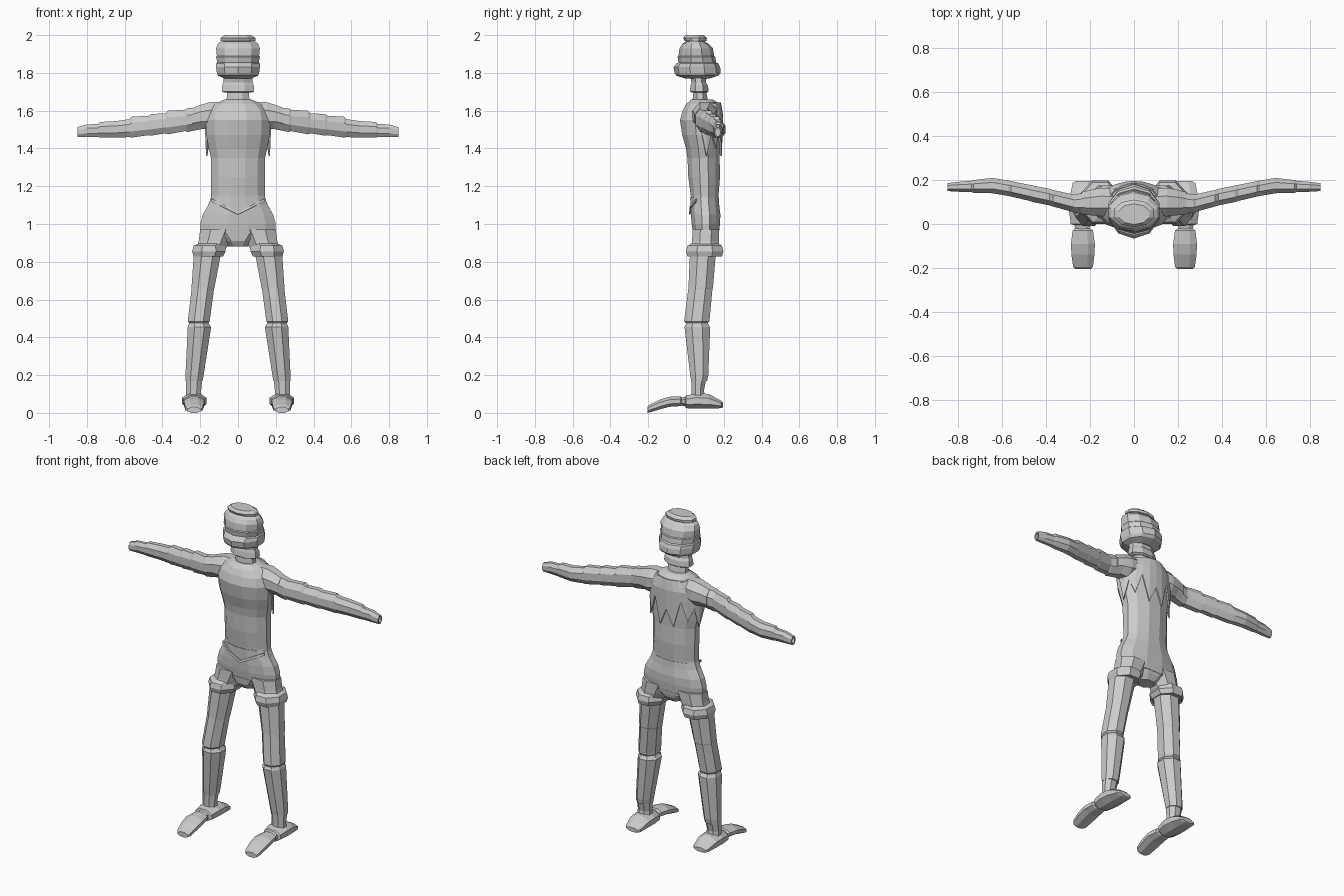
import bpy, bmesh, math
from mathutils import Vector

grey = bpy.data.materials.new("plain grey")
grey.diffuse_color = (0.6, 0.6, 0.6, 1)


def finish(name, bm):
    bmesh.ops.recalc_face_normals(bm, faces=bm.faces)
    me = bpy.data.meshes.new(name)
    bm.to_mesh(me)
    bm.free()
    ob = bpy.data.objects.new(name, me)
    me.materials.append(grey)
    bpy.context.collection.objects.link(ob)
    return ob


def mirror(ob):
    m = ob.modifiers.new("mirror", 'MIRROR')
    m.use_axis = (True, False, False)
    return ob


# Lofts faceted rings given as (position, lo1, hi1, lo2, hi2) along an axis
def loft(name, axis, rings, n=8, both=False, caps=True):
    bm = bmesh.new()
    rows = []
    for p, a0, a1, b0, b1 in rings:
        k = 1 / math.cos(math.pi / n)
        row = []
        for i in range(n):
            t = 2 * math.pi * (i + .5) / n
            a = (a0 + a1) / 2 + (a1 - a0) / 2 * k * math.cos(t)
            b = (b0 + b1) / 2 + (b1 - b0) / 2 * k * math.sin(t)
            co = {'x': (p, a, b), 'y': (a, p, b), 'z': (a, b, p)}[axis]
            row.append(bm.verts.new(co))
        rows.append(row)
    for r, s in zip(rows, rows[1:]):
        for i in range(n):
            j = (i + 1) % n
            bm.faces.new((r[i], r[j], s[j], s[i]))
    if caps:
        bm.faces.new(rows[0])
        bm.faces.new(rows[-1])
    ob = finish(name, bm)
    return mirror(ob) if both else ob


# Symmetric loft up z from (z, half width, front y, back y)
def stack(name, rings, n=12):
    return loft(name, 'z', [(z, -w, w, f, b) for z, w, f, b in rings], n)


# Head, in layered bands, and neck
stack("head", [(1.77, .07, .0, .12), (1.785, .105, -.045, .165), (1.80, .112, -.055, .178),
               (1.83, .116, -.06, .175), (1.85, .116, -.045, .165), (1.855, .11, -.035, .155),
               (1.885, .116, -.04, .15), (1.89, .112, -.035, .145), (1.93, .116, -.03, .138),
               (1.955, .106, -.015, .115), (1.97, .085, .01, .085)], 10)
stack("head_cap", [(1.963, .075, .01, .09), (1.97, .092, -.005, .105),
                   (1.985, .092, -.012, .108), (2.0, .07, .0, .09)], 10)
stack("jaw", [(1.695, .07, .03, .11), (1.702, .086, .02, .12), (1.735, .083, .025, .115),
              (1.75, .078, .03, .105), (1.785, .075, .02, .11)], 8)
stack("neck", [(1.62, .075, .02, .14), (1.66, .06, .035, .115), (1.71, .058, .04, .105)], 8)

# Torso
stack("torso", [(1.08, .155, .03, .17), (1.15, .142, .025, .172), (1.25, .142, .012, .18),
                (1.35, .143, .008, .178), (1.40, .155, .0, .18), (1.47, .168, -.02, .183),
                (1.55, .172, -.032, .186), (1.60, .16, -.018, .188), (1.635, .125, .0, .182),
                (1.66, .07, .03, .14)])

# Hips and shorts
stack("hips", [(.93, .195, .04, .172), (1.0, .2, .03, .18), (1.05, .186, .026, .182),
               (1.10, .158, .024, .176), (1.14, .143, .022, .174)])
stack("crotch", [(.88, .05, .06, .145), (.91, .09, .04, .165), (.95, .15, .035, .175)], 8)
loft("shorts_leg", 'z', [(.86, .07, .222, .025, .172), (.91, .04, .208, .032, .175),
                         (.97, .01, .2, .035, .175)], 8, True)
loft("shorts_cuff", 'z', [(.835, .085, .225, .02, .165), (.828, .08, .235, .008, .19),
                          (.855, .065, .243, .0, .198), (.885, .07, .235, .008, .19),
                          (.90, .07, .2, .035, .165)], 8, True)

# Front belt lines: thin raised strips running from the waist to the crotch
bm = bmesh.new()
pts = [(.142, .05, 1.12), (.07, .019, 1.085), (.0, .016, 1.05)]
lo = [bm.verts.new(p) for p in pts]
hi = [bm.verts.new((x, y + .002, z + .015)) for x, y, z in pts]
for i in range(2):
    bm.faces.new((lo[i], lo[i + 1], hi[i + 1], hi[i]))
belt = finish("waist_seam", bm)
belt.modifiers.new("solid", 'SOLIDIFY').thickness = .008
mirror(belt)

# Pointed yoke over the back of the shoulders
bm = bmesh.new()
tips = [1.50, 1.36, 1.48, 1.40, 1.52, 1.36, 1.46]
tips = tips + tips[-2::-1]
rows = []
for i, tip in enumerate(tips):
    t = math.pi * (i / (len(tips) - 1))
    c, s = math.cos(t), math.sin(t)
    rows.append([bm.verts.new((w * c, .08 + d * s, z)) for w, d, z in
                 ((.12, .105, 1.642), (.172, .116, 1.58), (.175, .113, tip))])
for r, q in zip(rows, rows[1:]):
    for i in range(2):
        bm.faces.new((r[i], q[i], q[i + 1], r[i + 1]))
yoke = finish("back_yoke", bm)
yoke.modifiers.new("solid", 'SOLIDIFY').thickness = .008

# Arms with slightly stepped sleeves, open at the wrist
loft("shoulder", 'x', [(.07, .04, .16, 1.53, 1.645), (.15, .035, .165, 1.50, 1.645),
                       (.2, .04, .155, 1.505, 1.63), (.24, .045, .145, 1.5, 1.615)], 8, True)
loft("arm", 'x', [(.18, .045, .15, 1.505, 1.62), (.27, .05, .135, 1.487, 1.612),
                  (.28, .055, .135, 1.492, 1.605), (.37, .08, .155, 1.475, 1.60),
                  (.385, .085, .16, 1.48, 1.586), (.46, .1, .175, 1.468, 1.582),
                  (.475, .105, .178, 1.47, 1.573), (.56, .125, .195, 1.458, 1.568),
                  (.575, .128, .198, 1.46, 1.555), (.645, .14, .21, 1.457, 1.545),
                  (.73, .142, .2, 1.458, 1.54), (.74, .145, .197, 1.46, 1.53),
                  (.80, .147, .192, 1.46, 1.527), (.85, .15, .186, 1.46, 1.512),
                  (.849, .157, .18, 1.467, 1.505), (.82, .157, .18, 1.467, 1.505)], 8, True)

# Legs
loft("thigh", 'z', [(.475, .158, .258, -.002, .115), (.485, .15, .266, -.01, .124),
                    (.655, .127, .246, .012, .14), (.665, .124, .246, .013, .143),
                    (.87, .085, .232, .022, .16)], 8, True)
loft("calf", 'z', [(.17, .187, .278, .027, .112), (.20, .182, .278, .022, .118),
                   (.455, .142, .266, -.008, .128), (.465, .15, .262, -.002, .12),
                   (.485, .16, .255, .005, .11)], 8, True)
loft("ankle", 'z', [(.08, .195, .275, .03, .1), (.12, .195, .275, .03, .095),
                    (.20, .187, .277, .027, .112)], 8, True)

# Feet
loft("heel", 'y', [(-.03, .205, .265, .04, .08), (-.005, .2, .272, .035, .085),
                   (.0, .178, .288, .025, .092), (.06, .168, .296, .022, .105),
                   (.12, .17, .293, .022, .1), (.185, .18, .28, .025, .065),
                   (.195, .195, .265, .03, .055)], 8, True)
loft("toe", 'y', [(-.205, .197, .268, .0, .03), (-.195, .187, .277, .002, .042),
                  (-.14, .18, .285, .018, .07), (-.09, .178, .287, .032, .085),
                  (-.03, .187, .28, .036, .088), (-.02, .2, .268, .04, .08)], 8, True)
